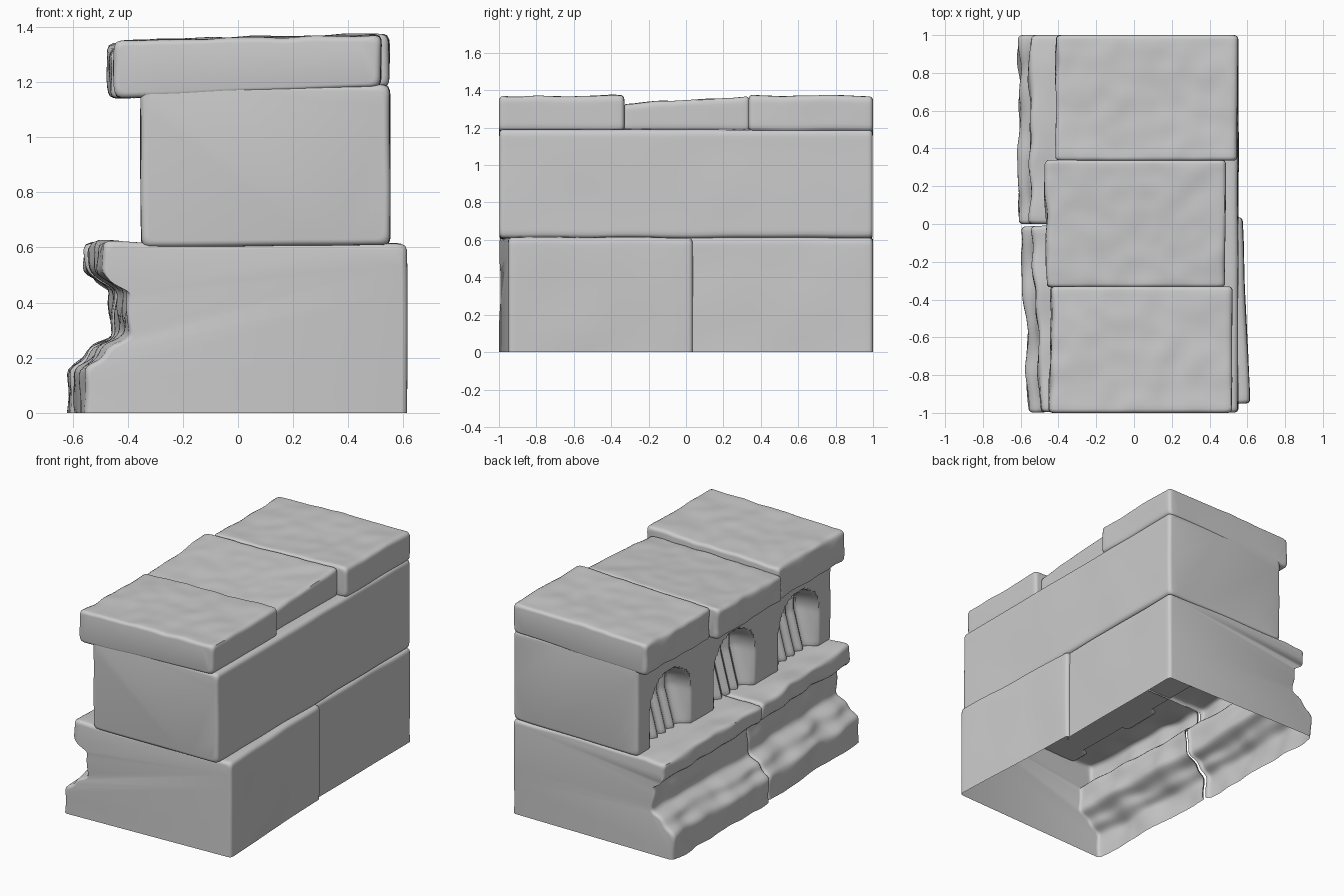
import bpy, bmesh, math
from mathutils import Vector, noise

if "Cube" in bpy.data.objects:
    bpy.data.objects.remove(bpy.data.objects["Cube"])


def resample(profile, closed, step=0.02, rounds=2):
    """Divide a profile into short steps, then soften its corners."""
    pts = []
    n = len(profile)
    for i in range(n if closed else n - 1):
        a, b = Vector(profile[i]), Vector(profile[(i + 1) % n])
        k = max(1, round((b - a).length / step))
        pts += [a.lerp(b, j / k) for j in range(k)]
    if not closed:
        pts.append(Vector(profile[-1]))
    for _ in range(rounds):
        m = len(pts)
        pts = [p if not closed and i in (0, m - 1)
               else (pts[i - 1] + 2 * p + pts[(i + 1) % m]) / 4
               for i, p in enumerate(pts)]
    return pts


def stone(name, profile, y0, y1, closed=True, caps=(True, True), step=0.025,
          edge=0.022, rough=0.007, warp=None, turn=0.0):
    """Worn block: profile lofted along y with rounded ends and gentle noise."""
    pts = resample(profile, closed)
    xs, zs = [p.x for p in pts], [p.y for p in pts]
    cx, hx = (min(xs) + max(xs)) / 2, (max(xs) - min(xs)) / 2
    hz = (max(zs) - min(zs)) / 2
    cz = (min(zs) + max(zs)) / 2 if closed else 0
    if not closed:
        hz *= 2
    # slices: rounded start, even middle, rounded end
    arc = [(edge * (1 - math.cos(a)), edge * (1 - math.sin(a)))
           for a in (0, math.pi / 8, math.pi / 4, 3 * math.pi / 8)]
    n = max(2, round((y1 - y0 - 2 * edge) / step))
    slices = [(y0 + d, r) for d, r in arc]
    slices += [(y0 + edge + (y1 - y0 - 2 * edge) * i / n, 0) for i in range(n + 1)]
    slices += [(y1 - d, r) for d, r in reversed(arc)]
    bm = bmesh.new()
    rings = []
    c, s = math.cos(turn), math.sin(turn)
    for y, r in slices:
        ring = []
        for p in pts:
            v = Vector((cx + (p.x - cx) * (1 - r / hx), y,
                        cz + (p.y - cz) * (1 - r / hz)))
            if warp:
                v = warp(v)
            nv = noise.noise_vector(v * 3.1 + Vector((7, y0 * 5, 3))) * rough
            inner = min(1, (y - y0) / 0.15, (y1 - y) / 0.15)
            v += Vector((nv.x, nv.y * inner, nv.z if v.z > 0.03 else 0))
            ring.append(bm.verts.new((v.x * c - v.y * s, v.x * s + v.y * c, v.z)))
        rings.append(ring)
    m = len(pts)
    for a, b in zip(rings, rings[1:]):
        for i in range(m if closed else m - 1):
            j = (i + 1) % m
            bm.faces.new((a[i], a[j], b[j], b[i]))
    if caps[0]:
        bm.faces.new(rings[0][::-1])
    if caps[1]:
        bm.faces.new(rings[-1])
    bmesh.ops.recalc_face_normals(bm, faces=bm.faces)
    if sum(f.normal.x * f.calc_area() * (f.calc_center_median().x - cx) for f in bm.faces) < 0:
        bmesh.ops.reverse_faces(bm, faces=bm.faces)
    me = bpy.data.meshes.new(name)
    bm.to_mesh(me)
    bm.free()
    ob = bpy.data.objects.new(name, me)
    bpy.context.collection.objects.link(ob)
    bpy.context.view_layer.objects.active = ob
    ob.select_set(True)
    bpy.ops.object.shade_smooth_by_angle(angle=math.radians(45))
    ob.select_set(False)
    return ob


def moulding_wear(v):
    """Extra chipping along the moulded side."""
    if v.x < -0.38:
        w = min(1, (-0.38 - v.x) / 0.05)
        v.x += 0.022 * w * noise.noise(v * 6)
        if v.z > 0.03:
            v.z += 0.014 * w * noise.noise(v * 5 + Vector((4, 4, 4)))
    return v


def niches(v):
    """Three arched recesses with fluted, sloping backs."""
    if v.x < -0.3:
        for c in (-0.66, 0, 0.66):
            dy = v.y - c
            d = abs(dy) - 0.21 if v.z < 0.84 else math.hypot(dy, v.z - 0.84) - 0.21
            t = max(0, min(1, -d / 0.035))
            t = t * t * (3 - 2 * t)
            slope = 0.45 + 0.55 * max(0, min(1, (v.z - 0.61) / 0.25))
            v.x += t * (0.13 * slope + 0.013 * math.sin(dy * 75 + c * 9))
    return v


# Base: two moulded blocks, hollow and open below
def base_profile(left, lip, right):
    return [(left, 0), (left, 0.16), (left + 0.06, 0.2), (left + 0.08, 0.25),
            (left + 0.16, 0.28), (left + 0.145, 0.36), (left + 0.155, 0.45),
            (lip + 0.05, 0.475), (lip, 0.505), (lip, 0.615), (right, 0.615), (right, 0)]


stone("base_block_front", base_profile(-0.598, -0.54, 0.572), -0.975, 0.012,
      closed=False, caps=(True, False), warp=moulding_wear, turn=math.radians(2.5))
stone("base_block_back", base_profile(-0.61, -0.55, 0.552), 0.0, 1.0,
      closed=False, caps=(False, True), warp=moulding_wear)

# Middle course with niches on the left side
stone("niche_course", [(-0.352, 0.6), (-0.352, 1.19), (0.552, 1.19), (0.552, 0.61)],
      -0.998, 0.998, step=0.014, rough=0.005, warp=niches)


# Top: three tilted coping slabs
def cap_profile(left, right, top=1.372):
    return [(left, 1.14), (left, top - 0.025), (right, top), (right, 1.18), (-0.34, 1.145)]


def cap_wear(v):
    if v.x < -0.3:
        v.x += 0.015 * noise.noise(v * 7)
    if v.z > 1.25:
        v.z += 0.006 * noise.noise(v * 9)
    return v


def cap_slope(v):
    v = cap_wear(v)
    if v.z > 1.25:
        v.z += 0.053 * v.y
    return v


stone("coping_front", cap_profile(-0.445, 0.52), -1.0, -0.33, warp=cap_wear)
stone("coping_middle", cap_profile(-0.467, 0.485, 1.35), -0.335, 0.34, warp=cap_slope)
stone("coping_back", cap_profile(-0.415, 0.547), 0.335, 1.0, warp=cap_wear)
